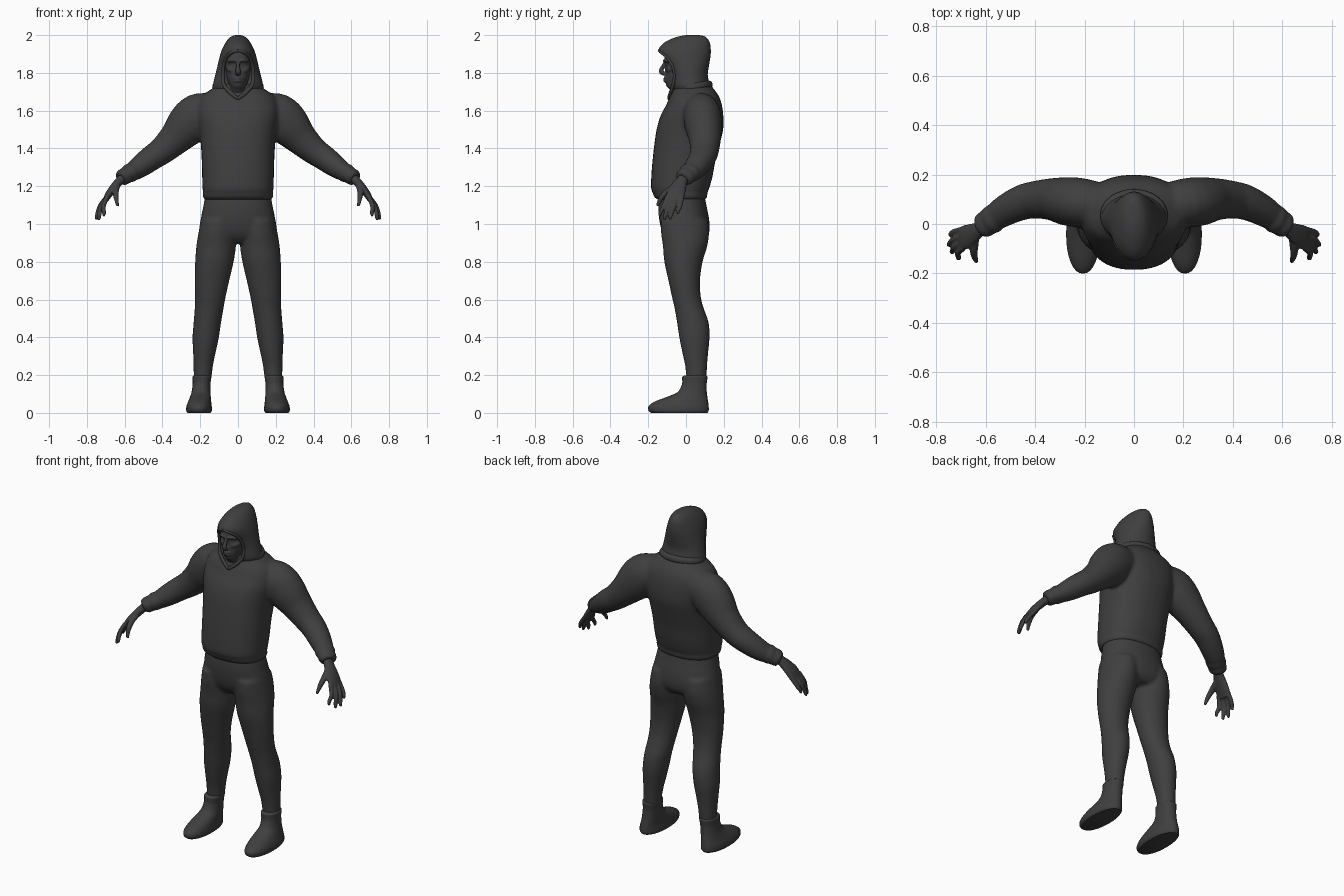
import bpy, bmesh, math
from mathutils import Vector

cloth = bpy.data.materials.new("charcoal_grey")
cloth.diffuse_color = (0.05, 0.05, 0.05, 1)


def spline(rows, steps=4):
    """Smoothly interpolate rows of numbers."""
    out = []
    for i in range(len(rows) - 1):
        a, b, c, d = (rows[max(i - 1, 0)], rows[i], rows[i + 1], rows[min(i + 2, len(rows) - 1)])
        for s in range(steps):
            t = s / steps
            out.append([0.5 * (2 * q + (r - p) * t + (2 * p - 5 * q + 4 * r - w) * t * t
                               + (3 * q - p - 3 * r + w) * t ** 3) for p, q, r, w in zip(a, b, c, d)])
    out.append(list(rows[-1]))
    return out


def sgnpow(v, e):
    return math.copysign(abs(v) ** e, v)


def stack(rows, n=32, p=2.0, steps=4):
    """Level rings from rows of (z, centre x, half width, front y, back y)."""
    rings = []
    for z, cx, hw, yf, yb in spline(rows, steps):
        ring = []
        for k in range(n):
            a = 2 * math.pi * k / n
            ring.append(Vector((cx + hw * sgnpow(math.cos(a), 2 / p),
                                (yf + yb) / 2 + (yb - yf) / 2 * sgnpow(math.sin(a), 2 / p), z)))
        rings.append(ring)
    return rings


def tube(rows, n=16, steps=4, ref=(0, 1, 0)):
    """Rings across a path, rows of (x, y, z, radius along ref, other radius)."""
    rows = spline(rows, steps)
    pts = [Vector(r[:3]) for r in rows]
    rings = []
    for i, r in enumerate(rows):
        t = (pts[min(i + 1, len(pts) - 1)] - pts[max(i - 1, 0)]).normalized()
        u = Vector(ref)
        u = (u - t * u.dot(t)).normalized()
        v = t.cross(u)
        rings.append([pts[i] + u * (r[3] * math.cos(2 * math.pi * k / n))
                      + v * (r[4] * math.sin(2 * math.pi * k / n)) for k in range(n)])
    return rings


def flip(rings):
    return [[Vector((-v.x, v.y, v.z)) for v in ring] for ring in rings]


def both(lofts):
    return lofts + [flip(l) for l in lofts]


def part(name, lofts, voxel=0, smooth=0):
    """One object from closed lofts, optionally fused into one skin."""
    bm = bmesh.new()
    for rings in lofts:
        vs = [[bm.verts.new(v) for v in ring] for ring in rings]
        n = len(vs[0])
        for a, b in zip(vs, vs[1:]):
            for k in range(n):
                bm.faces.new((a[k], a[(k + 1) % n], b[(k + 1) % n], b[k]))
        bm.faces.new(vs[0][::-1])
        bm.faces.new(vs[-1])
    bmesh.ops.recalc_face_normals(bm, faces=bm.faces)
    me = bpy.data.meshes.new(name)
    bm.to_mesh(me)
    bm.free()
    me.materials.append(cloth)
    ob = bpy.data.objects.new(name, me)
    bpy.context.collection.objects.link(ob)
    for f in me.polygons:
        f.use_smooth = True
    if voxel:
        m = ob.modifiers.new("fuse", 'REMESH')
        m.mode = 'VOXEL'
        m.voxel_size = voxel
        m.use_smooth_shade = True
    if smooth:
        m = ob.modifiers.new("soften", 'SMOOTH')
        m.factor = 0.5
        m.iterations = smooth
    return ob


# hoodie: torso with hem band, sleeves with gathered cuffs
torso = stack([
    (1.13, 0, .178, -.155, .105), (1.145, 0, .188, -.17, .113), (1.165, 0, .184, -.175, .112),
    (1.185, 0, .188, -.185, .122), (1.25, 0, .19, -.184, .14), (1.33, 0, .192, -.178, .155),
    (1.42, 0, .197, -.168, .178), (1.50, 0, .205, -.156, .197), (1.57, 0, .215, -.136, .198),
    (1.63, 0, .215, -.105, .19), (1.675, 0, .195, -.085, .175), (1.705, 0, .155, -.07, .155),
    (1.735, 0, .11, -.06, .13), (1.75, 0, .08, -.05, .11)], p=2.3)
sleeve = tube([
    (.13, .075, 1.59, .09, .10), (.21, .085, 1.575, .10, .117), (.27, .092, 1.52, .098, .113),
    (.33, .10, 1.455, .086, .09), (.40, .098, 1.39, .076, .074), (.45, .088, 1.355, .072, .068),
    (.50, .066, 1.318, .066, .063), (.545, .04, 1.285, .06, .054), (.56, .03, 1.275, .055, .048),
    (.575, .018, 1.268, .06, .053), (.59, .008, 1.258, .053, .043), (.605, -.003, 1.25, .054, .046),
    (.622, -.015, 1.238, .046, .04)], n=24)
part("hoodie", [torso] + both([sleeve]), 0.01, 5)

# trousers: hips and two legs
hips = stack([
    (1.17, 0, .17, -.14, .095), (1.10, 0, .183, -.147, .108), (1.03, 0, .197, -.143, .122),
    (.97, 0, .205, -.13, .125), (.93, 0, .19, -.11, .115), (.90, 0, .15, -.08, .09)], p=2.2)
leg = stack([
    (1.02, .105, .092, -.135, .115), (.95, .11, .10, -.132, .122), (.88, .116, .105, -.122, .112),
    (.80, .125, .102, -.115, .088), (.70, .138, .092, -.093, .074), (.62, .146, .082, -.076, .078),
    (.56, .152, .077, -.062, .092), (.48, .162, .073, -.048, .12), (.40, .171, .07, -.036, .125),
    (.32, .178, .06, -.02, .118), (.25, .184, .052, -.005, .112), (.17, .188, .046, .003, .108)])
part("trousers", [hips] + both([leg]), 0.01, 5)

# boots: rounded foot, ankle shaft and cuff
boot = stack([
    (0, .206, .061, -.185, .113), (.012, .206, .068, -.198, .12), (.035, .206, .067, -.198, .12),
    (.06, .203, .061, -.165, .117), (.085, .199, .055, -.10, .113), (.11, .196, .05, -.045, .11),
    (.15, .193, .047, -.022, .109), (.18, .191, .049, -.02, .113), (.192, .191, .049, -.019, .113),
    (.198, .191, .042, -.008, .105)], p=2.15)
part("boots", both([boot]))

# hands: palm, four fingers and thumb
hand = [tube([(.595, -.005, 1.258, .03, .026), (.622, -.02, 1.232, .03, .024),
              (.655, -.04, 1.195, .043, .022), (.685, -.055, 1.155, .05, .019),
              (.703, -.06, 1.122, .045, .014)])]
for y0, tip in ((-.098, (.712, -.137, 1.04)), (-.073, (.738, -.112, 1.02)),
                (-.047, (.75, -.082, 1.024)), (-.022, (.744, -.042, 1.052))):
    x, y, z = tip
    hand.append(tube([(.692, y0, 1.145, .013, .013),
                      ((.712 + x) / 2, (y0 + y) / 2, 1.095, .0125, .0125),
                      (x - .003, y, z + .018, .011, .011), (x, y, z, .006, .006)], n=10))
hand.append(tube([(.642, -.045, 1.205, .02, .018), (.648, -.095, 1.175, .018, .016),
                  (.645, -.13, 1.14, .014, .014), (.637, -.153, 1.095, .008, .008)], n=10, ref=(1, 0, 0)))
part("hands", both(hand), 0.005, 3)

# head: skull, nose, brows, cheeks, lips and chin
skull = stack([
    (1.66, 0, .05, -.05, .06), (1.71, 0, .045, -.085, .06), (1.73, 0, .045, -.104, .06),
    (1.76, 0, .056, -.109, .06), (1.80, 0, .065, -.108, .06), (1.845, 0, .07, -.106, .06),
    (1.87, 0, .07, -.115, .06), (1.91, 0, .066, -.108, .06), (1.94, 0, .05, -.08, .05)], p=2.2)
nose = tube([(0, -.106, 1.865, .008, .008), (0, -.122, 1.835, .01, .01),
             (0, -.132, 1.808, .013, .015), (0, -.115, 1.792, .009, .013)], n=12)
lips = [tube([(-.024, -.1, z, .006, .004), (0, -.113, z, .009, .006), (.024, -.1, z, .006, .004)], n=10)
        for z in (1.772, 1.758)]
brow = tube([(.008, -.115, 1.862, .007, .006), (.03, -.113, 1.866, .009, .007),
             (.052, -.092, 1.86, .007, .006)], n=10)
cheek = tube([(.025, -.1, 1.81, .006, .01), (.042, -.09, 1.818, .011, .014), (.06, -.07, 1.825, .007, .01)], n=10)
part("head", [skull, nose] + lips + both([brow, cheek]), 0.005, 3)

# hood: rounded shell with an arched face opening
hood = part("hood", [stack([
    (1.68, 0, .115, -.055, .12), (1.72, 0, .133, -.075, .132), (1.745, 0, .131, -.082, .124),
    (1.79, 0, .12, -.085, .115), (1.84, 0, .108, -.105, .122), (1.89, 0, .096, -.137, .13),
    (1.925, 0, .084, -.145, .131), (1.96, 0, .066, -.115, .126), (1.985, 0, .046, -.065, .11),
    (1.997, 0, .026, -.02, .09), (2.0, 0, .01, .01, .06)], n=40)])
arch = [(0, 1.66), (.05, 1.70), (.074, 1.74), (.08, 1.79), (.074, 1.85), (.058, 1.89), (.03, 1.912)]
outline = arch + [(0, 1.918)] + [(-x, z) for x, z in arch[:0:-1]]
cutter = part("opening_cutter", [[[Vector((x, y, z)) for x, z in outline] for y in (-.3, -.045)]])
cutter.hide_render = True
cutter.hide_viewport = True
cut = hood.modifiers.new("opening", 'BOOLEAN')
cut.object = cutter
cut.operation = 'DIFFERENCE'
cut.solver = 'EXACT'

# hood rim, meeting in a v at the throat
rim = tube([
    (0, -.142, 1.918, .007, .009), (.034, -.132, 1.908, .007, .009), (.06, -.104, 1.885, .007, .009),
    (.075, -.076, 1.845, .007, .009), (.081, -.062, 1.79, .007, .009), (.076, -.068, 1.74, .008, .01),
    (.045, -.08, 1.70, .009, .011), (.015, -.089, 1.675, .009, .01), (0, -.092, 1.664, .007, .009)],
    n=10, ref=(0, 1, .2))
part("hood_rim", both([rim]))

# hood drape lying on the shoulders and nape
drape = [(.11 * math.cos(a) * 1.08, .035 + .088 * math.sin(a), 1.725 + .012 * math.sin(a), .022, .018)
         for a in (math.radians(d) for d in range(-50, 231, 28))]
part("hood_drape", [tube(drape, n=12, ref=(0, 0, 1))])

# sharp creases on the boots and the cut opening
bpy.ops.object.select_all(action='DESELECT')
for name in ("boots", "hood"):
    ob = bpy.data.objects[name]
    ob.select_set(True)
    bpy.context.view_layer.objects.active = ob
bpy.ops.object.shade_smooth_by_angle(angle=math.radians(40))
